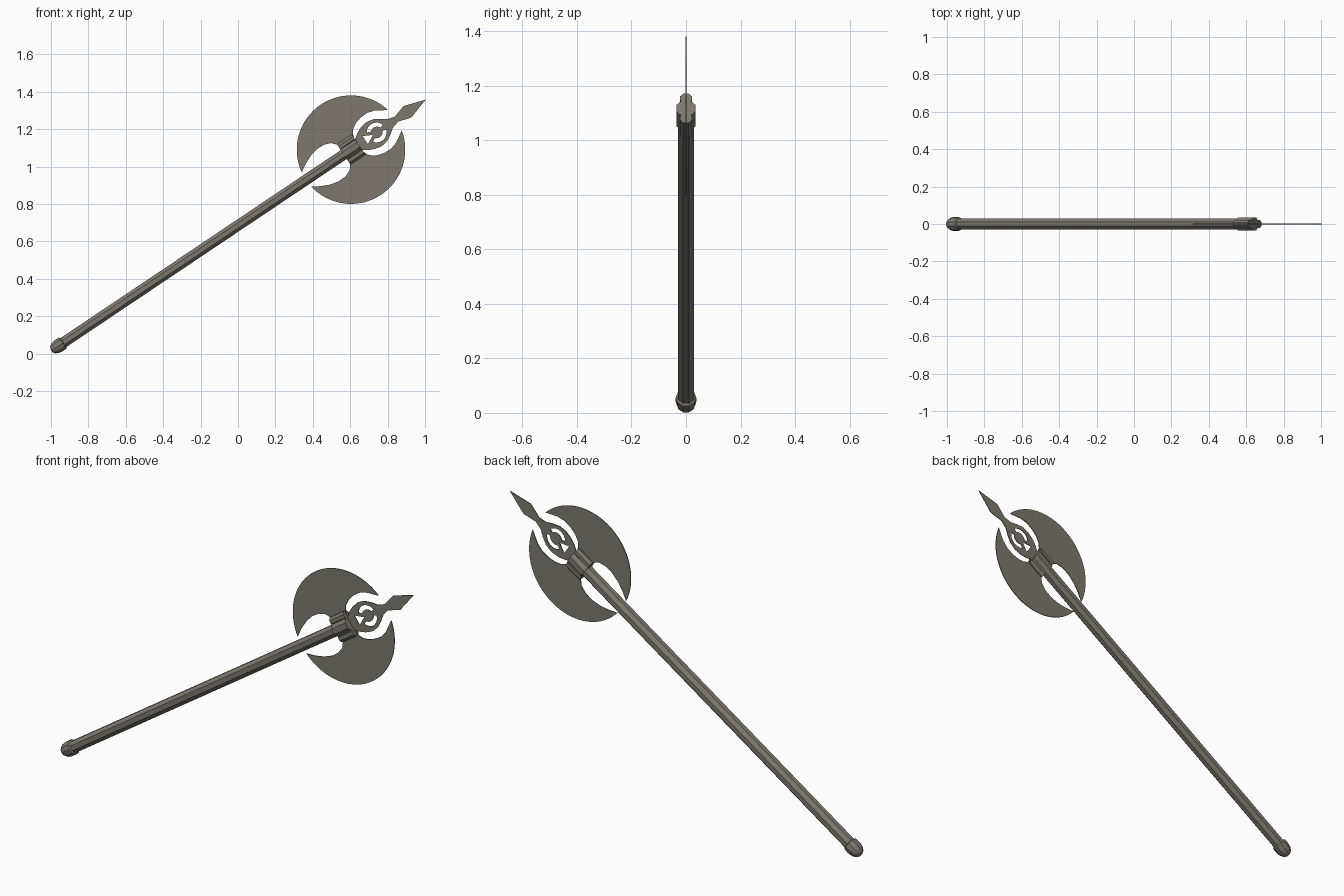
import bpy, bmesh, math
from mathutils import Matrix

if "Cube" in bpy.data.objects:
    bpy.data.objects.remove(bpy.data.objects["Cube"])

A = math.radians(33.85)
c, s = math.cos(A), math.sin(A)
# Local frame: x runs along the shaft, y across it, z toward the front
FRAME = Matrix(((c, -s, 0, -0.968), (0, 0, -1, 0), (s, c, 0, 0.036), (0, 0, 0, 1)))

metal = bpy.data.materials.new("grey_brown_metal")
metal.diffuse_color = (0.205, 0.19, 0.163, 1)
metal.use_nodes = True
metal.node_tree.nodes["Principled BSDF"].inputs["Base Color"].default_value = metal.diffuse_color


def add(name, mesh):
    ob = bpy.data.objects.new(name, mesh)
    bpy.context.collection.objects.link(ob)
    mesh.materials.clear()
    mesh.materials.append(metal)
    return ob


def turned(name, profile, sides=8, offset=0.0):
    """Closed faceted solid turned around the shaft direction."""
    bm = bmesh.new()
    rings = []
    for u, r in profile:
        rings.append([bm.verts.new((u, offset + r * math.cos(a), r * math.sin(a)))
                      for a in [(i + 0.5) * math.tau / sides for i in range(sides)]])
    for p, q in zip(rings, rings[1:]):
        for i in range(sides):
            j = (i + 1) % sides
            bm.faces.new((p[i], p[j], q[j], q[i]))
    bm.faces.new(rings[0])
    bm.faces.new(rings[-1])
    bmesh.ops.recalc_face_normals(bm, faces=bm.faces)
    bm.transform(FRAME)
    me = bpy.data.meshes.new(name)
    bm.to_mesh(me)
    bm.free()
    return add(name, me)


def plate(name, loops, thick=0.004):
    """Thin flat plate from an outline followed by hole loops."""
    cu = bpy.data.curves.new(name + "_outline", 'CURVE')
    cu.dimensions = '2D'
    cu.fill_mode = 'BOTH'
    cu.extrude = thick / 2
    for pts in loops:
        sp = cu.splines.new('POLY')
        sp.points.add(len(pts) - 1)
        for p, (u, v) in zip(sp.points, pts):
            p.co = (u, v, 0, 1)
        sp.use_cyclic_u = True
    tmp = bpy.data.objects.new(name + "_tmp", cu)
    bpy.context.collection.objects.link(tmp)
    dg = bpy.context.evaluated_depsgraph_get()
    me = bpy.data.meshes.new_from_object(tmp.evaluated_get(dg))
    bpy.data.objects.remove(tmp)
    me.transform(FRAME)
    me.name = name
    return add(name, me)


def arc(cx, cy, rx, ry, a0, a1, n):
    return [(cx + rx * math.cos(math.radians(a0 + (a1 - a0) * i / n)),
             cy + ry * math.sin(math.radians(a0 + (a1 - a0) * i / n))) for i in range(n + 1)]


def flip(pts):
    return [(u, -v) for u, v in pts]


# Shaft and rounded pommel
turned("shaft", [(0.0, 0.031), (1.9, 0.031)])
turned("pommel", [(-0.036, 0.010), (-0.028, 0.024), (-0.012, 0.034),
                  (0.008, 0.038), (0.036, 0.038), (0.042, 0.030)], 10)

# Collar: central sleeve with a tube on each side
turned("collar_sleeve", [(1.846, 0.038), (1.942, 0.038)], 8)
for side in (1, -1):
    turned("collar_tube", [(1.846, 0.023), (1.942, 0.023)], 8, side * 0.044)

# Two crescent axe blades
blade = arc(1.893, 0, 0.29, 0.29, 13, 171, 36) + [
    (1.65, 0.072), (1.697, 0.093), (1.745, 0.104), (1.79, 0.102), (1.825, 0.088),
    (1.845, 0.065), (1.852, 0.03), (1.938, 0.03), (1.949, 0.066), (1.966, 0.087),
    (1.995, 0.104), (2.035, 0.114), (2.075, 0.115), (2.115, 0.103)]
plate("upper_blade", [blade])
plate("lower_blade", [flip(blade)])

# Pierced spear point
half = [(1.93, 0.025), (1.95, 0.04), (1.97, 0.054), (2.0, 0.068), (2.04, 0.076), (2.08, 0.07),
        (2.115, 0.05), (2.145, 0.027), (2.185, 0.016), (2.257, 0.037)]
outline = half + [(2.374, 0.0)] + flip(half)[::-1]
crescent = arc(2.058, 0, 0.053, 0.053, 18, 145, 12) + arc(2.058, 0, 0.034, 0.03, 140, 22, 10)
triangle = [(1.985, 0.026), (2.034, 0.0), (1.985, -0.026)]
plate("spear_point", [outline, crescent, flip(crescent), triangle])
